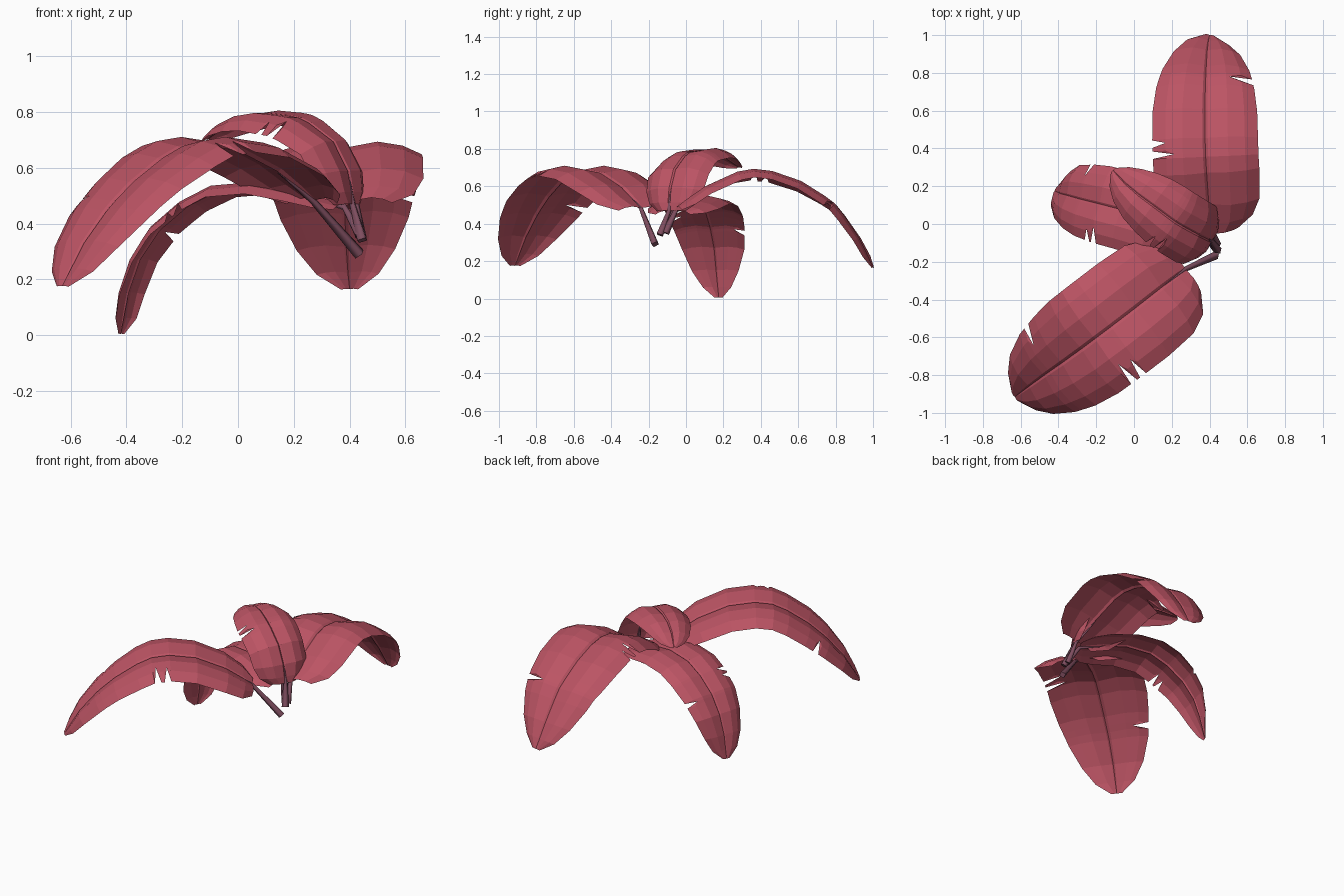
import bpy
from mathutils import Vector

if "Cube" in bpy.data.objects:
    bpy.data.objects.remove(bpy.data.objects["Cube"])


def material(name, rgb):
    m = bpy.data.materials.new(name)
    m.diffuse_color = (*rgb, 1)
    m.use_nodes = True
    m.node_tree.nodes["Principled BSDF"].inputs["Base Color"].default_value = m.diffuse_color
    return m


LEAF = material("leaf_rose", (0.50, 0.088, 0.127))
STEM = material("stem_plum", (0.21, 0.075, 0.115))

# half width along the blade: (fraction of length, fraction of widest)
WIDTH = [(0, .48), (.05, .8), (.14, .96), (.28, 1), (.42, 1), (.54, .99), (.65, .93),
         (.76, .82), (.87, .63), (.95, .40), (1, .11)]
# cross-section of one half: (fraction of half width, height as fraction of half width)
SECTION = [(0, 0), (.05, .04), (.43, .10), (.75, .04), (1, -.08)]
UP = Vector((0, 0, 1))


def width_at(t):
    for (a, wa), (b, wb) in zip(WIDTH, WIDTH[1:]):
        if t <= b:
            return wa + (wb - wa) * (t - a) / (b - a)
    return WIDTH[-1][1]


def height_at(f, droop):
    for (a, ha), (b, hb) in zip(SECTION, SECTION[1:]):
        if f <= b + 1e-6:
            h = ha + (hb - ha) * (f - a) / (b - a)
            return h - droop * f * f
    return SECTION[-1][1] - droop


class Path:
    """Midrib polyline sampled by arc length."""

    def __init__(self, pts):
        self.p = [Vector(p) for p in pts]
        self.d = [0]
        for a, b in zip(self.p, self.p[1:]):
            self.d.append(self.d[-1] + (b - a).length)

    def at(self, t):
        s = max(0, min(1, t)) * self.d[-1]
        for i in range(len(self.p) - 1):
            if s <= self.d[i + 1] + 1e-9:
                k = (s - self.d[i]) / (self.d[i + 1] - self.d[i])
                return self.p[i].lerp(self.p[i + 1], k)
        return self.p[-1]

    def tangent(self, t):
        return (self.at(t + .06) - self.at(t - .06)).normalized()


def leaf(name, pts, half, droop, roll, notches, stem):
    path = Path(pts)
    # stations along the blade, with three extra rows for each torn notch
    rows = [(t, 0, 0) for t, _ in WIDTH
            if all(abs(t - n[0]) > .022 for n in notches) or t in (0, 1)]
    for t, side, depth in notches:
        rows += [(t - .015, 0, 0), (t, side, depth), (t + .015, 0, 0)]
    rows.sort()
    n = len(SECTION) - 1
    verts, faces = [], []
    for t, side, depth in rows:
        c, tan = path.at(t), path.tangent(t)
        lat = Vector((tan.y, -tan.x, 0)).normalized()
        nor = lat.cross(tan)
        w = half * width_at(t)
        for j in range(-n, n + 1):
            f = SECTION[abs(j)][0]
            s = 1 if j > 0 else -1
            if side == s:
                f = min(f, 1 - depth)
            verts.append(c + lat * (s * f * w) + nor * ((height_at(f, droop) + roll * s * f) * w))
    cols = 2 * n + 1
    for i in range(len(rows) - 1):
        for j in range(cols - 1):
            a = i * cols + j
            faces.append((a, a + 1, a + cols + 1, a + cols))
    me = bpy.data.meshes.new(name)
    me.from_pydata(verts, [], faces)
    me.validate()
    me.materials.append(LEAF)
    ob = bpy.data.objects.new(name, me)
    bpy.context.collection.objects.link(ob)
    weld = ob.modifiers.new("weld", 'WELD')
    weld.merge_threshold = .0005

    # stalk: four-sided tapering tube ending just under the blade's base
    cu = bpy.data.curves.new(name + "_stalk", 'CURVE')
    cu.dimensions = '3D'
    cu.bevel_depth = 1
    cu.bevel_resolution = 0
    cu.use_fill_caps = True
    sp = cu.splines.new('POLY')
    line = [(Vector(stem), .022), (path.at(0), .013), (path.at(.08) - UP * .003, .006),
            (path.at(.14) - UP * .004, .002)]
    sp.points.add(len(line) - 1)
    for pt, (co, r) in zip(sp.points, line):
        pt.co = (*co, 1)
        pt.radius = r
    cu.materials.append(STEM)
    so = bpy.data.objects.new(name + "_stalk", cu)
    bpy.context.collection.objects.link(so)


# back leaf
leaf("back_leaf",
     [(.42, -.05, .48), (.40, .05, .54), (.39, .2, .625), (.38, .33, .665),
      (.375, .5, .645), (.375, .65, .58), (.38, .78, .49), (.385, .88, .37),
      (.39, .95, .26), (.40, 1.0, .165)],
     .28, 0, .03, [(.69, 1, .5), (.36, -1, .4), (.405, -1, .25)], (.44, -.11, .35))

# large front leaf
leaf("front_leaf",
     [(.27, -.24, .48), (.16, -.325, .575), (.04, -.42, .65), (-.09, -.52, .685),
      (-.21, -.61, .665), (-.33, -.70, .59), (-.46, -.79, .455), (-.55, -.855, .33),
      (-.63, -.915, .175)],
     .308, 0, 0, [(.71, 1, .4), (.41, -1, .35), (.455, -1, .4)], (.435, -.165, .29))

# left leaf
leaf("left_leaf",
     [(.38, -.07, .46), (.28, -.03, .49), (.16, .01, .52), (.04, .045, .535),
      (-.08, .08, .515), (-.18, .105, .46), (-.28, .13, .375), (-.35, .15, .27),
      (-.39, .16, .16), (-.42, .175, .005)],
     .21, .03, 0, [(.53, -1, .4), (.57, -1, .3), (.66, 1, .35)], (.435, -.13, .36))

# small upper leaf
leaf("upper_leaf",
     [(.41, -.09, .47), (.40, -.085, .56), (.37, -.07, .655), (.305, -.04, .73),
      (.215, .015, .775), (.115, .09, .792), (.02, .16, .778), (-.05, .22, .745),
      (-.11, .285, .70)],
     .182, .2, .06, [(.46, -1, .45), (.52, -1, .3)], (.445, -.14, .34))
